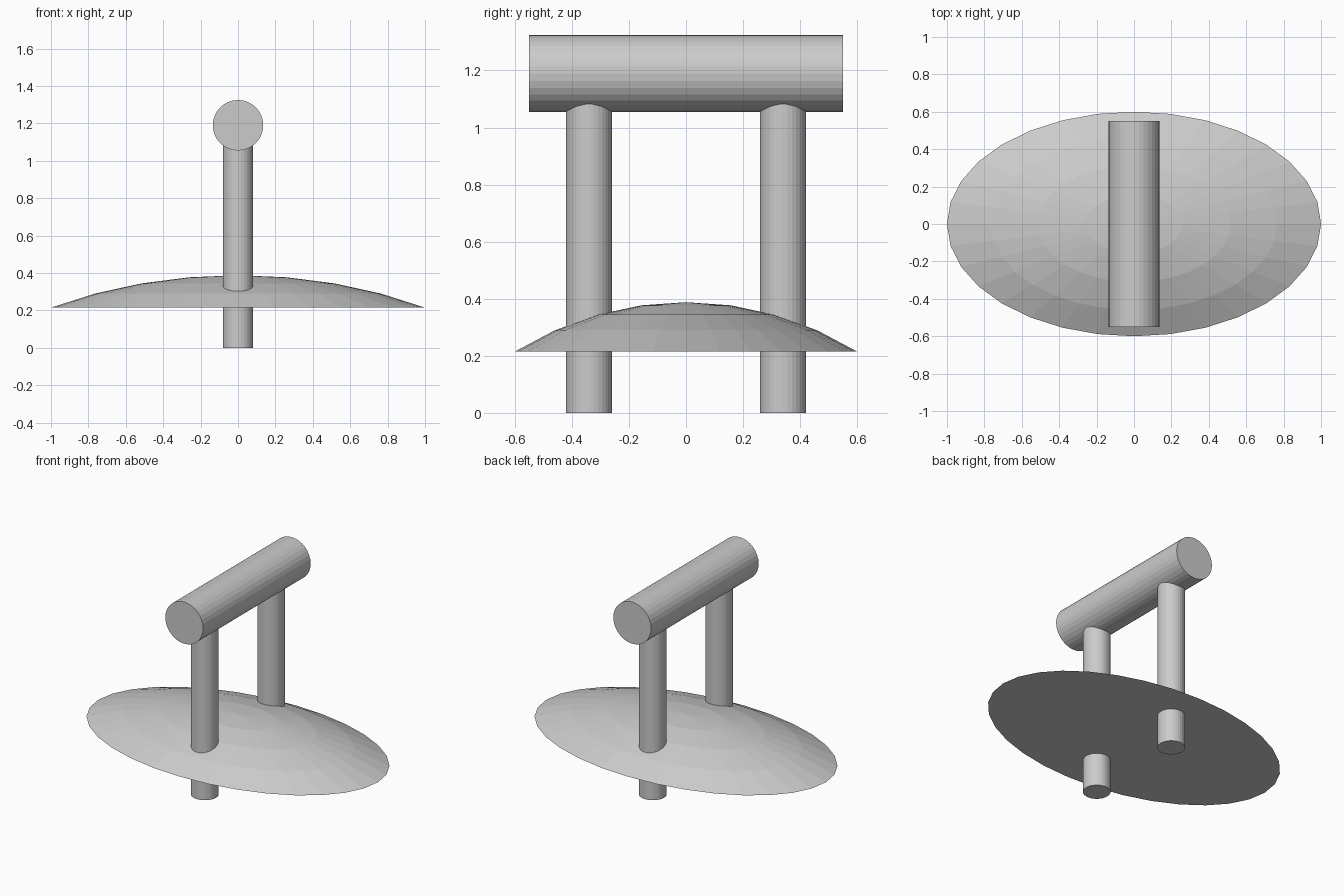
import bpy
import bmesh
import math
from mathutils import Matrix

cube = bpy.data.objects.get("Cube")
if cube:
    bpy.data.objects.remove(cube, do_unlink=True)

SEGMENTS = 32

metal = bpy.data.materials.new("light_grey")
metal.use_nodes = True
metal.diffuse_color = (0.6, 0.6, 0.6, 1)
metal.node_tree.nodes["Principled BSDF"].inputs["Base Color"].default_value = metal.diffuse_color


def finish(name, bm):
    """Turn a bmesh into a flat shaded object."""
    bmesh.ops.recalc_face_normals(bm, faces=bm.faces)
    mesh = bpy.data.meshes.new(name)
    bm.to_mesh(mesh)
    bm.free()
    mesh.materials.append(metal)
    obj = bpy.data.objects.new(name, mesh)
    bpy.context.collection.objects.link(obj)
    return obj


def cylinder(name, radius, length, center, along_y=False):
    bm = bmesh.new()
    matrix = Matrix.Translation(center)
    if along_y:
        matrix = matrix @ Matrix.Rotation(math.pi / 2, 4, "X")
    bmesh.ops.create_cone(bm, cap_ends=True, segments=SEGMENTS, radius1=radius,
                          radius2=radius, depth=length, matrix=matrix)
    return finish(name, bm)


def dome(name, half_x, half_y, base_z, rise, rings, cap_angle):
    """Elliptical spherical cap with a flat underside."""
    bm = bmesh.new()
    apex = bm.verts.new((0, 0, base_z + rise))
    previous = None
    for r in range(1, rings + 1):
        angle = cap_angle * r / rings
        scale = math.sin(angle) / math.sin(cap_angle)
        z = base_z + rise - rise * (1 - math.cos(angle)) / (1 - math.cos(cap_angle))
        ring = []
        for s in range(SEGMENTS):
            t = math.tau * s / SEGMENTS
            ring.append(bm.verts.new((half_x * scale * math.cos(t),
                                      half_y * scale * math.sin(t), z)))
        for s in range(SEGMENTS):
            n = (s + 1) % SEGMENTS
            if previous:
                bm.faces.new((previous[s], ring[s], ring[n], previous[n]))
            else:
                bm.faces.new((apex, ring[s], ring[n]))
        previous = ring
    bm.faces.new(previous)
    return finish(name, bm)


# Oval domed base plate
dome("base_plate", 1.0, 0.6, 0.215, 0.173, 4, math.radians(30))

# Posts running through the plate up into the bar
for label, side in (("front", -1), ("back", 1)):
    cylinder(label + "_post", 0.081, 1.19, (0, side * 0.34, 0.595))

# Horizontal grip bar
cylinder("grip_bar", 0.135, 1.1, (0, 0, 1.19), along_y=True)
